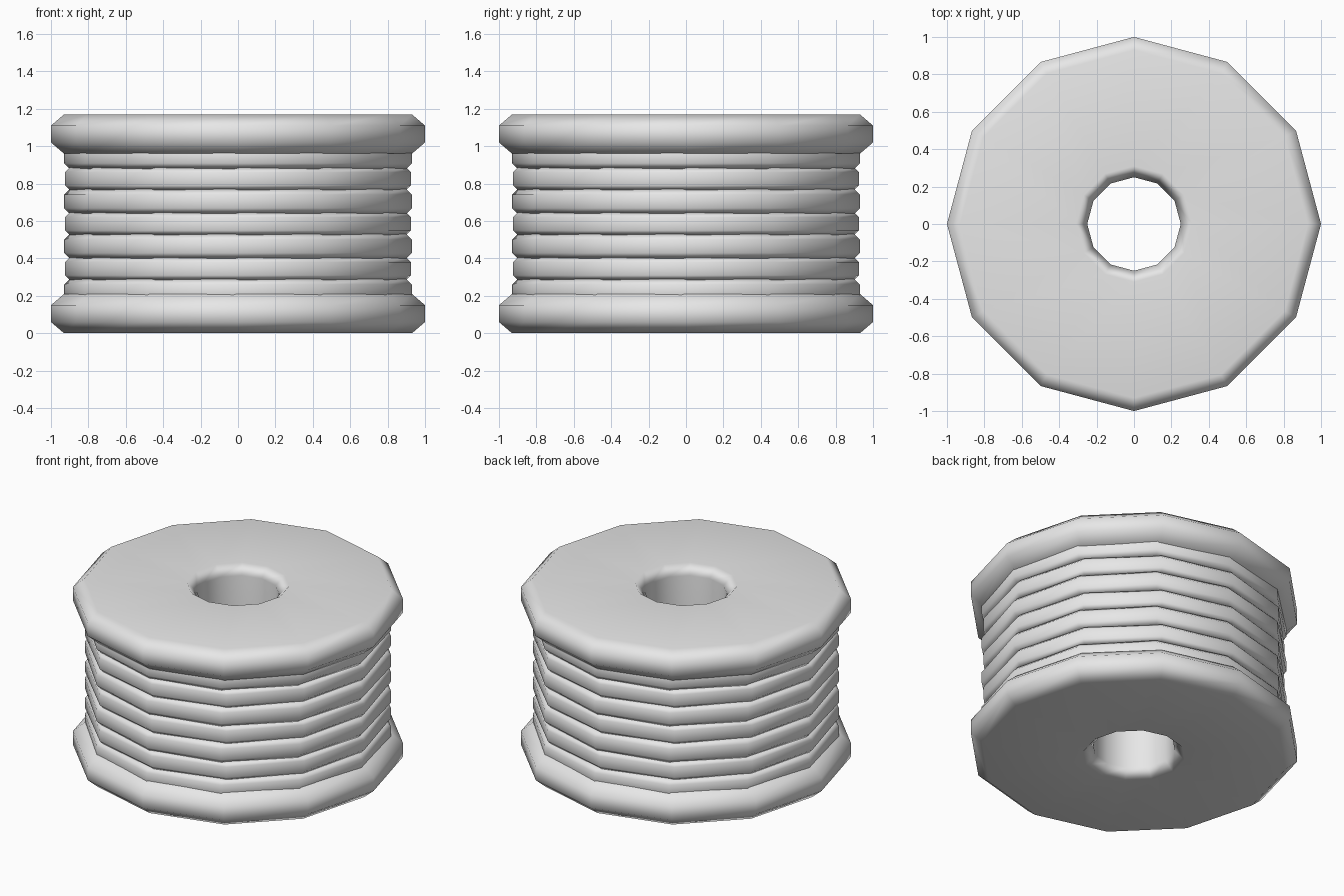
import bpy, bmesh, math

cube = bpy.data.objects.get("Cube")
if cube:
    bpy.data.objects.remove(cube, do_unlink=True)

SIDES = 12
HEIGHT = 1.17

grey = bpy.data.materials.new("light grey")
grey.use_nodes = True
colour = (0.8, 0.8, 0.8, 1)
grey.diffuse_color = colour
grey.node_tree.nodes["Principled BSDF"].inputs["Base Color"].default_value = colour


def lathe(name, profile, turn=0.0):
    """Revolve a closed (radius, z) outline into a twelve-sided ring."""
    bm = bmesh.new()
    rings = []
    for i in range(SIDES):
        a = math.radians(turn) + math.tau * i / SIDES
        rings.append([bm.verts.new((r * math.cos(a), r * math.sin(a), z))
                      for r, z in profile])
    n = len(profile)
    for i, ring in enumerate(rings):
        after = rings[(i + 1) % SIDES]
        for j in range(n):
            k = (j + 1) % n
            bm.faces.new((ring[j], after[j], after[k], ring[k]))
    bmesh.ops.recalc_face_normals(bm, faces=bm.faces)
    mesh = bpy.data.meshes.new(name)
    bm.to_mesh(mesh)
    bm.free()
    mesh.materials.append(grey)
    obj = bpy.data.objects.new(name, mesh)
    bpy.context.collection.objects.link(obj)
    bpy.ops.object.select_all(action="DESELECT")
    obj.select_set(True)
    bpy.context.view_layer.objects.active = obj
    bpy.ops.object.shade_smooth_by_angle(angle=math.radians(60))
    # broad faces stay flat, chamfers carry the soft shading
    weighted = obj.modifiers.new("soft edges", "WEIGHTED_NORMAL")
    weighted.keep_sharp = True
    return obj


# Spool body: chamfered bore, two flanges and the core between them
lower = [(0.25, 0.06), (0.31, 0), (0.93, 0), (1, 0.06),
         (1, 0.15), (0.93, 0.21), (0.88, 0.21)]
upper = [(r, HEIGHT - z) for r, z in reversed(lower)]
lathe("spool_body", lower + upper)


# Thread: stacked bands, every second one slightly turned
def thread_band(name, z, radius, half, chamfer, turn):
    lathe(name, [(0.8, z - half), (radius - chamfer, z - half),
                 (radius, z - half + chamfer), (radius, z + half - chamfer),
                 (radius - chamfer, z + half), (0.8, z + half)], turn)


PITCH = 0.12
for i in range(-3, 4):
    z = HEIGHT / 2 + i * PITCH
    if i % 2:
        thread_band(f"thread_wide_{i + 4}", z, 0.93, 0.066, 0.03, -1.3)
    else:
        thread_band(f"thread_narrow_{i + 4}", z, 0.925, 0.06, 0.025, 0.6)
